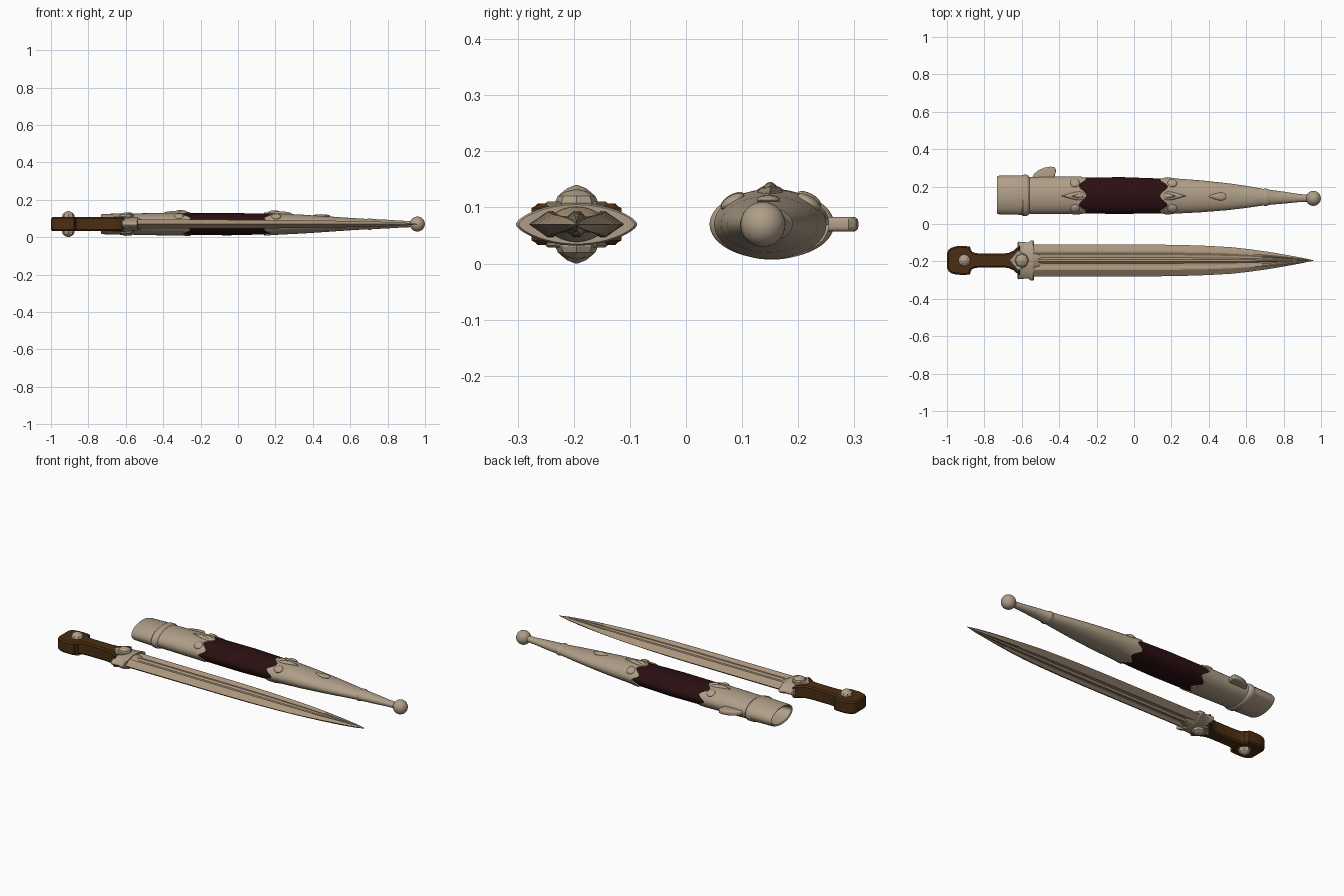
import bpy, bmesh, math
from mathutils import Matrix, Vector

if "Cube" in bpy.data.objects:
    bpy.data.objects.remove(bpy.data.objects["Cube"])

ZC = 0.07            # mid height of both pieces
YB = -0.195          # centre line of the dagger


def material(name, rgb):
    m = bpy.data.materials.new(name)
    m.diffuse_color = (*rgb, 1)
    m.use_nodes = True
    m.node_tree.nodes["Principled BSDF"].inputs["Base Color"].default_value = m.diffuse_color
    return m


SILVER = material("warm silver", (0.43, 0.34, 0.245))
STEEL = material("blade steel", (0.40, 0.30, 0.20))
LEATHER = material("dark red leather", (0.024, 0.005, 0.006))
WOOD = material("brown wood", (0.07, 0.027, 0.006))


def finish(name, bm, mat, angle=32):
    bmesh.ops.recalc_face_normals(bm, faces=bm.faces)
    me = bpy.data.meshes.new(name)
    bm.to_mesh(me)
    bm.free()
    me.materials.append(mat)
    ob = bpy.data.objects.new(name, me)
    bpy.context.collection.objects.link(ob)
    if angle:
        for o in bpy.context.selected_objects:
            o.select_set(False)
        ob.select_set(True)
        bpy.context.view_layer.objects.active = ob
        bpy.ops.object.shade_smooth_by_angle(angle=math.radians(angle))
    return ob


ELLIPSE = [(math.cos(i * math.tau / 60), math.sin(i * math.tau / 60)) for i in range(60)]
LENS = [(c, s * (0.55 + 0.45 * abs(s))) for c, s in ELLIPSE]


def loft(name, stations, mat, section=ELLIPSE, angle=32):
    """Stations are (x, y centre, half width, half height, scallop depth)."""
    bm = bmesh.new()
    rings = []
    for x, yc, hw, hz, *amp in stations:
        a = amp[0] if amp else 0
        ring = []
        for u, v in section:
            dx = a * math.cos(6 * (math.atan2(v, u) - math.pi / 2)) if a else 0
            ring.append(bm.verts.new((x + dx, yc + u * hw, ZC + v * hz)))
        rings.append(ring)
    n = len(section)
    for r, s in zip(rings, rings[1:]):
        for i in range(n):
            bm.faces.new((r[i], r[(i + 1) % n], s[(i + 1) % n], s[i]))
    bm.faces.new(rings[0])
    bm.faces.new(rings[-1])
    return finish(name, bm, mat, angle)


def plate(name, outline, z0, z1, mat, bevel, segments=2):
    bm = bmesh.new()
    f = bm.faces.new([bm.verts.new((x, y, z0)) for x, y in outline])
    ext = bmesh.ops.extrude_face_region(bm, geom=[f])["geom"]
    top = [v for v in ext if isinstance(v, bmesh.types.BMVert)]
    bmesh.ops.translate(bm, verts=top, vec=(0, 0, z1 - z0))
    rim = [e for e in bm.edges if abs(e.verts[0].co.z - e.verts[1].co.z) < 1e-6]
    bmesh.ops.bevel(bm, geom=rim, offset=bevel, segments=segments, affect='EDGES', profile=0.5)
    return finish(name, bm, mat)


# ---------- dagger ----------
# blade with a double fuller, mirrored about both axes
quarter = [(1, 0), (0.78, 0.55), (0.60, 1.0), (0.50, 1.0), (0.34, 0.62), (0.18, 0.62), (0.07, 1.0)]
upper = quarter + [(-u, v) for u, v in reversed(quarter)]
BLADE = upper + [(u, -v) for u, v in reversed(upper[1:-1])]
loft("blade", [(-0.60, YB, 0.085, 0.024), (0.10, YB, 0.085, 0.023), (0.25, YB, 0.083, 0.022),
               (0.40, YB, 0.078, 0.020), (0.52, YB, 0.071, 0.018), (0.62, YB, 0.060, 0.016),
               (0.72, YB, 0.046, 0.014), (0.82, YB, 0.029, 0.011), (0.90, YB, 0.014, 0.007),
               (0.96, YB, 0.001, 0.001)], STEEL, BLADE, 20)
# sloped thickening where the blade leaves the guard
loft("blade_collar", [(-0.56, YB, 0.058, 0.033), (-0.53, YB, 0.056, 0.031),
                      (-0.495, YB, 0.048, 0.016)], STEEL, LENS)

# wooden handle: half outline mirrored across the centre line
half = [(-1.0, 0.040), (-0.992, 0.057), (-0.975, 0.069), (-0.95, 0.076), (-0.90, 0.077),
        (-0.876, 0.074), (-0.874, 0.060), (-0.866, 0.047), (-0.85, 0.040), (-0.82, 0.037),
        (-0.70, 0.037), (-0.67, 0.041), (-0.645, 0.052), (-0.63, 0.066), (-0.61, 0.080)]
outline = [(x, YB + w) for x, w in half] + [(x, YB - w) for x, w in reversed(half)]
plate("handle", outline, ZC - 0.037, ZC + 0.037, WOOD, 0.008, 1)

# guard: waisted lens-shaped ferrule
loft("guard", [(-0.623, YB, 0.094, 0.034), (-0.618, YB, 0.101, 0.037), (-0.60, YB, 0.098, 0.037),
               (-0.565, YB, 0.097, 0.037), (-0.552, YB, 0.106, 0.038),
               (-0.54, YB, 0.108, 0.038), (-0.535, YB, 0.103, 0.035)], SILVER, LENS)
tri = [(-0.668, YB), (-0.62, YB - 0.055), (-0.58, YB - 0.035), (-0.58, YB + 0.035), (-0.62, YB + 0.055)]
for side, tag in ((1, "top"), (-1, "bottom")):
    a, b = sorted((ZC + side * 0.030, ZC + side * 0.041))
    plate("guard_point_" + tag, tri, a, b, SILVER, 0.003, 1)


def faceted_stud(name, x, r, height, side):
    bm = bmesh.new()
    rings = []
    for k, z in ((0.95, 0.030), (1.0, 0.040), (0.88, 0.040 + (height - 0.04) * 0.45),
                 (0.5, 0.040 + (height - 0.04) * 0.8), (0.06, height)):
        rings.append([bm.verts.new((x + k * r * math.cos(i * math.tau / 8), YB + k * r * math.sin(i * math.tau / 8),
                                    ZC + side * z)) for i in range(8)])
    for p, q in zip(rings, rings[1:]):
        for i in range(8):
            bm.faces.new((p[i], p[(i + 1) % 8], q[(i + 1) % 8], q[i]))
    bm.faces.new(rings[0])
    bm.faces.new(rings[-1])
    finish(name, bm, SILVER, 0)


for side, tag in ((1, "top"), (-1, "bottom")):
    faceted_stud("pommel_stud_" + tag, -0.907, 0.034, 0.070, side)
    faceted_stud("guard_stud_" + tag, -0.60, 0.038, 0.063, side)

# ---------- scabbard ----------
BODY = [(-0.56, 0.153, 0.098, 0.056), (-0.28, 0.153, 0.099, 0.060), (-0.05, 0.152, 0.099, 0.061),
        (0.17, 0.150, 0.097, 0.059), (0.35, 0.148, 0.086, 0.050), (0.50, 0.146, 0.072, 0.040),
        (0.60, 0.145, 0.059, 0.033), (0.70, 0.143, 0.043, 0.027)]


def body(x):
    for p, q in zip(BODY, BODY[1:]):
        if x <= q[0]:
            t = (x - p[0]) / (q[0] - p[0])
            return tuple(p[i] + t * (q[i] - p[i]) for i in (1, 2, 3))
    return BODY[-1][1:]


def station(x, grow=0.0, amp=0.0):
    yc, hw, hz = body(x)
    return (x, yc, hw + grow, hz + grow, amp)


loft("leather_sleeve", [station(-0.34, -0.002), station(-0.05, -0.001), station(0.22, -0.003)], LEATHER)
# mouth fitting with a hollow for the blade
loft("mouth_band", [(-0.62, 0.155, 0.085, 0.028), (-0.728, 0.155, 0.092, 0.043),
                    (-0.732, 0.155, 0.099, 0.051), (-0.722, 0.155, 0.103, 0.054),
                    (-0.60, 0.154, 0.105, 0.058), (-0.594, 0.153, 0.110, 0.062),
                    (-0.575, 0.153, 0.111, 0.062), (-0.566, 0.153, 0.106, 0.060),
                    (-0.56, 0.153, 0.097, 0.054)], SILVER)
# upper and lower metal fittings with scalloped edges
loft("upper_fitting", [station(-0.56, 0.001), station(-0.42, 0.002), station(-0.33, 0.002),
                       station(-0.275, 0.003, 0.02), station(-0.275, -0.006, 0.02)], SILVER)
loft("lower_fitting", [station(0.16, -0.006, -0.02), station(0.16, 0.003, -0.02)] +
     [station(x) for x in (0.22, 0.28, 0.35, 0.42, 0.50, 0.55, 0.60, 0.65, 0.70)], SILVER)
# tip: ring, tapering neck and ball
loft("tip_neck", [(0.69, 0.143, 0.043, 0.027), (0.698, 0.143, 0.047, 0.031), (0.71, 0.143, 0.047, 0.031),
                  (0.718, 0.143, 0.041, 0.027), (0.80, 0.141, 0.032, 0.023), (0.88, 0.139, 0.022, 0.018),
                  (0.94, 0.137, 0.018, 0.016)], SILVER)
bm = bmesh.new()
bmesh.ops.create_uvsphere(bm, u_segments=32, v_segments=18, radius=0.04,
                          matrix=Matrix.Translation((0.959, 0.137, ZC)))
finish("tip_ball", bm, SILVER, 60)


def ornament(name, x, y, rx, ry, h, taper=0):
    """Domed stud on the upper face; taper makes it a teardrop along x."""
    yc, hw, hz = body(x)
    u = max(-0.95, min(0.95, (y - yc) / hw))
    z = ZC + hz * math.sqrt(1 - u * u)
    tilt = math.atan2(u * hz, hw * math.sqrt(1 - u * u))
    bm = bmesh.new()
    bmesh.ops.create_uvsphere(bm, u_segments=24, v_segments=12, radius=1)
    for v in bm.verts:
        v.co.y *= 1 - 0.5 * abs(taper) + 0.5 * taper * v.co.x
        v.co = Vector((v.co.x * rx, v.co.y * ry, v.co.z * h))
    bm.transform(Matrix.Translation((x, y, z)) @ Matrix.Rotation(-tilt, 4, 'X'))
    finish(name, bm, SILVER, 50)


for tag, x, d in (("upper", -0.315, 1), ("lower", 0.205, -1)):
    for side in (1, -1):
        ornament(f"{tag}_stud_{'left' if side > 0 else 'right'}", x, 0.151 + side * 0.068, 0.026, 0.024, 0.011)
    ornament(tag + "_teardrop", x - 0.012 * d, 0.150, 0.070, 0.036, 0.011, d)
    ornament(tag + "_teardrop_bead", x + 0.01 * d, 0.150, 0.038, 0.022, 0.016, d)
ornament("point_teardrop", 0.445, 0.147, 0.048, 0.030, 0.009, 0.8)

# belt lug on the side of the scabbard
lug = [(-0.55, 0.235), (-0.535, 0.268), (-0.51, 0.288), (-0.48, 0.301), (-0.445, 0.307),
       (-0.425, 0.303), (-0.416, 0.290), (-0.42, 0.270), (-0.43, 0.235)]
plate("belt_lug", lug, ZC - 0.013, ZC + 0.013, SILVER, 0.008, 3)
